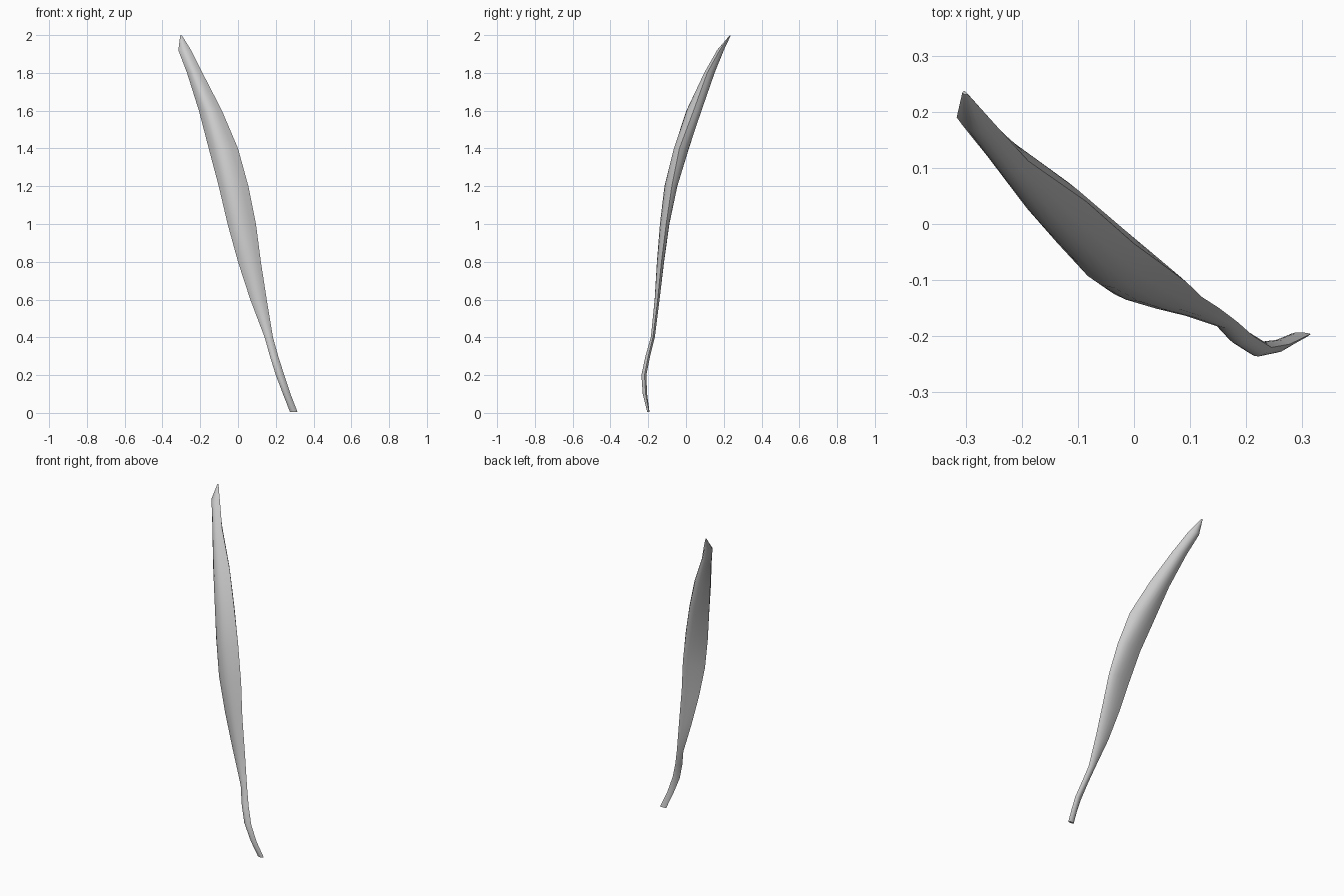
import bpy

# Stations up the leaf: z, left edge (x, y), front ridge (x, y), right edge (x, y), back ridge (x, y)
STATIONS = [
    (0.005, 0.275, -0.198, 0.296, -0.205, 0.315, -0.196, 0.293, -0.193),
    (0.10, 0.238, -0.216, 0.256, -0.229, 0.278, -0.214, 0.258, -0.206),
    (0.20, 0.200, -0.224, 0.222, -0.236, 0.245, -0.220, 0.225, -0.210),
    (0.30, 0.169, -0.205, 0.190, -0.215, 0.213, -0.200, 0.192, -0.190),
    (0.40, 0.141, -0.175, 0.163, -0.186, 0.185, -0.175, 0.163, -0.165),
    (0.60, 0.065, -0.147, 0.106, -0.166, 0.152, -0.150, 0.112, -0.140),
    (0.80, 0.000, -0.128, 0.060, -0.154, 0.121, -0.130, 0.072, -0.116),
    (1.00, -0.055, -0.108, 0.010, -0.138, 0.095, -0.105, 0.045, -0.088),
    (1.20, -0.102, -0.068, -0.035, -0.114, 0.055, -0.075, 0.000, -0.046),
    (1.40, -0.155, -0.005, -0.090, -0.064, 0.000, -0.035, -0.060, 0.014),
    (1.60, -0.207, 0.058, -0.155, 0.002, -0.085, 0.040, -0.138, 0.082),
    (1.80, -0.270, 0.138, -0.235, 0.098, -0.188, 0.112, -0.225, 0.150),
    (1.92, -0.316, 0.190, -0.285, 0.164, -0.248, 0.178, -0.285, 0.200),
    (1.998, -0.306, 0.234, -0.302, 0.231, -0.297, 0.232, -0.302, 0.237),
]
STEPS = 6


def arc(a, b, c, z):
    """Curve from a through b, stopping just before c."""
    pts = []
    for j in range(STEPS):
        t = j / STEPS
        w = ((1 - t) * (1 - 2 * t), 4 * t * (1 - t), t * (2 * t - 1))
        pts.append(tuple(sum(k * p[i] for k, p in zip(w, (a, b, c))) for i in (0, 1)) + (z,))
    return pts


# Leaf blade and stem: lens-shaped cross-sections lofted from foot to tip
verts = []
for s in STATIONS:
    left, front, right, back = s[1:3], s[3:5], s[5:7], s[7:9]
    verts += arc(left, front, right, s[0]) + arc(right, back, left, s[0])
n = 2 * STEPS
faces = [(i * n + j, i * n + (j + 1) % n, (i + 1) * n + (j + 1) % n, (i + 1) * n + j)
         for i in range(len(STATIONS) - 1) for j in range(n)]
faces.append(tuple(reversed(range(n))))
faces.append(tuple(range(len(verts) - n, len(verts))))
mesh = bpy.data.meshes.new("leaf")
mesh.from_pydata(verts, [], faces)
leaf = bpy.data.objects.new("leaf", mesh)
bpy.context.collection.objects.link(leaf)
bpy.context.view_layer.objects.active = leaf
leaf.select_set(True)
bpy.ops.object.shade_smooth_by_angle(angle=0.8)
